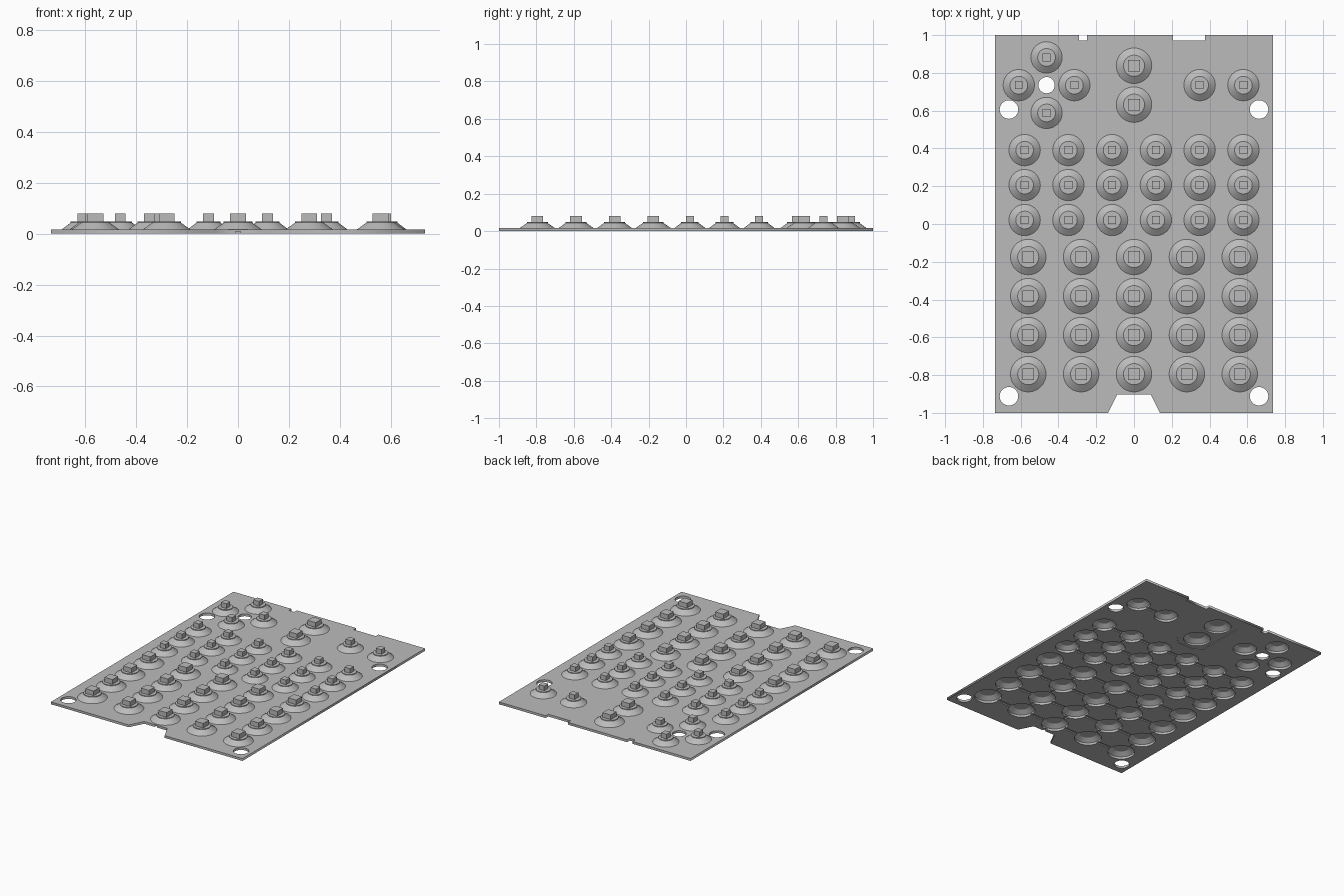
import bpy, bmesh, math
from mathutils import Matrix

if "Cube" in bpy.data.objects:
    bpy.data.objects.remove(bpy.data.objects["Cube"], do_unlink=True)

THICK = 0.016
RIM = 0.007          # width of the skirt that seats each dome on the sheet
GROOVE = 0.008       # height of the air channels under the sheet

rubber = bpy.data.materials.new("grey rubber")
rubber.use_nodes = True
grey = (0.5, 0.5, 0.5, 1)
rubber.diffuse_color = grey
rubber.node_tree.nodes["Principled BSDF"].inputs["Base Color"].default_value = grey

# Key layout: wide keys below, narrow keys above, a four-way cluster top left
big_x = [-0.56, -0.28, 0, 0.28, 0.56]
big_y = [-0.795, -0.588, -0.382, -0.175]
small_x = [i * 0.1158 for i in (-5, -3, -1, 1, 3, 5)]
small_y = [0.021, 0.206, 0.391]
hub = (-0.463, 0.735)
big_keys = [(x, y) for y in big_y for x in big_x] + [(0, 0.632), (0, 0.838)]
small_keys = [(x, y) for y in small_y for x in small_x]
small_keys += [(small_x[4], 0.735), (small_x[5], 0.735)]
small_keys += [(hub[0] + dx, hub[1] + dy)
               for dx, dy in ((0.147, 0), (-0.147, 0), (0, 0.147), (0, -0.147))]
# base radius, top radius, post width
BIG, SMALL = (0.094, 0.056, 0.062), (0.083, 0.047, 0.042)


def new_object(name, bm):
    mesh = bpy.data.meshes.new(name)
    bm.to_mesh(mesh)
    bm.free()
    obj = bpy.data.objects.new(name, mesh)
    bpy.context.collection.objects.link(obj)
    mesh.materials.append(rubber)
    return obj


def activate(obj):
    bpy.ops.object.select_all(action='DESELECT')
    obj.select_set(True)
    bpy.context.view_layer.objects.active = obj


def circle(cx, cy, r, n=40):
    return [(cx + r * math.cos(2 * math.pi * i / n),
             cy + r * math.sin(2 * math.pi * i / n)) for i in range(n)]


# Sheet: notched outline with round openings, filled and extruded
outline = [(-0.735, -1), (-0.138, -1), (-0.088, -0.902), (0.088, -0.902),
           (0.138, -1), (0.735, -1), (0.735, 1),
           (0.376, 1), (0.376, 0.972), (0.206, 0.972), (0.206, 1),
           (-0.249, 1), (-0.249, 0.972), (-0.291, 0.972), (-0.291, 1), (-0.735, 1)]
loops = [outline, circle(*hub, 0.043)]
loops += [circle(sx * 0.662, y, 0.049) for sx in (-1, 1) for y in (0.606, -0.912)]
loops += [circle(x, y, BIG[0] - RIM) for x, y in big_keys]
loops += [circle(x, y, SMALL[0] - RIM) for x, y in small_keys]
curve = bpy.data.curves.new("sheet", 'CURVE')
curve.dimensions = '2D'
curve.fill_mode = 'BOTH'
curve.extrude = THICK / 2
for pts in loops:
    spline = curve.splines.new('POLY')
    spline.points.add(len(pts) - 1)
    for p, (x, y) in zip(spline.points, pts):
        p.co = (x, y, 0, 1)
    spline.use_cyclic_u = True
curve.materials.append(rubber)
sheet = bpy.data.objects.new("sheet", curve)
bpy.context.collection.objects.link(sheet)
sheet.location.z = THICK / 2
activate(sheet)
bpy.ops.object.convert(target='MESH')
sheet = bpy.context.object
bm = bmesh.new()
bm.from_mesh(sheet.data)
bmesh.ops.remove_doubles(bm, verts=bm.verts, dist=1e-5)
bmesh.ops.recalc_face_normals(bm, faces=bm.faces)
bm.to_mesh(sheet.data)
bm.free()


# Underside air channels and the shallow pocket below the two upper keys
def bar(bm, x0, x1, y0, y1, z1):
    m = Matrix.Translation(((x0 + x1) / 2, (y0 + y1) / 2, (z1 - 0.02) / 2))
    m = m @ Matrix.Diagonal((x1 - x0, y1 - y0, z1 + 0.02, 1))
    return bmesh.ops.create_cube(bm, size=1, matrix=m)["verts"]


def carve(bm):
    cutter = new_object("channel_cutter", bm)
    cutter.hide_render = True
    mod = sheet.modifiers.new("channels", 'BOOLEAN')
    mod.object = cutter
    mod.operation = 'DIFFERENCE'
    mod.solver = 'EXACT'
    mod.use_self = True
    activate(sheet)
    bpy.ops.object.modifier_apply(modifier=mod.name)
    bpy.data.objects.remove(cutter, do_unlink=True)


W = 0.01
bm = bmesh.new()
for x in big_x:
    bar(bm, x - W, x + W, -0.95 if x == 0 else big_y[0], big_y[-1], GROOVE)
for x in small_x:
    bar(bm, x - W, x + W, small_y[0], small_y[-1], GROOVE)
for y in big_y:
    bar(bm, big_x[0], big_x[-1], y - W, y + W, GROOVE)
for y in small_y:
    bar(bm, small_x[0], small_x[-1], y - W, y + W, GROOVE)
bar(bm, small_x[4], small_x[5], 0.735 - W, 0.735 + W, GROOVE)
carve(bm)

bm = bmesh.new()
bar(bm, -0.115, 0.115, 0.52, 0.95, 0.004)
upright = [e for e in bm.edges if abs(e.verts[0].co.z - e.verts[1].co.z) > 0.01]
bmesh.ops.bevel(bm, geom=upright, offset=0.05, segments=1, affect='EDGES')
carve(bm)


# Keys: hollow conical dome turned from a profile, with a square post on top
def dome_mesh(name, base, top, post):
    profile = [(0, 0.037), (top - 0.002, 0.037), (base - RIM, THICK), (base, THICK),
               (top, 0.043), (top, 0.048), (0, 0.048)]
    bm = bmesh.new()
    verts = [bm.verts.new((r, 0, z)) for r, z in profile]
    edges = [bm.edges.new(pair) for pair in zip(verts, verts[1:])]
    bmesh.ops.spin(bm, geom=verts + edges, axis=(0, 0, 1), cent=(0, 0, 0),
                   angle=2 * math.pi, steps=40)
    bmesh.ops.remove_doubles(bm, verts=bm.verts, dist=1e-5)
    m = Matrix.Translation((0, 0, 0.0635)) @ Matrix.Diagonal((post, post, 0.033, 1))
    bmesh.ops.create_cube(bm, size=1, matrix=m)
    bmesh.ops.recalc_face_normals(bm, faces=bm.faces)
    obj = new_object(name, bm)
    activate(obj)
    bpy.ops.object.shade_smooth_by_angle(angle=math.radians(25))
    return obj


for name, size, spots in (("wide_key", BIG, big_keys), ("narrow_key", SMALL, small_keys)):
    first = dome_mesh(name, *size)
    for i, (x, y) in enumerate(spots):
        key = first if i == 0 else first.copy()
        if i:
            bpy.context.collection.objects.link(key)
        key.location = (x, y, 0)
